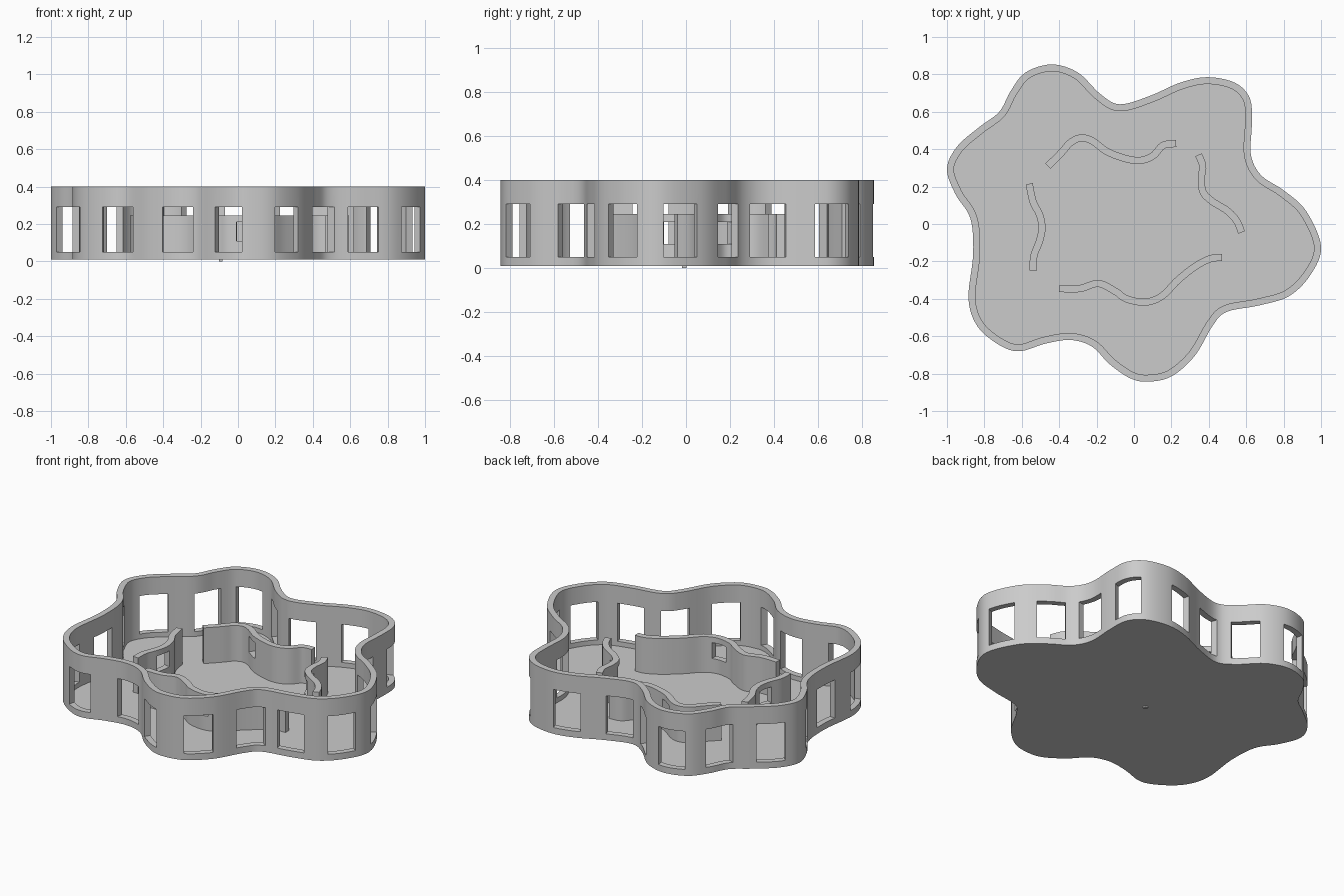
import bpy, bmesh
from mathutils import Vector

if "Cube" in bpy.data.objects:
    bpy.data.objects.remove(bpy.data.objects["Cube"])

OUTLINE = [(1, -.12), (.92, .07), (.80, .18), (.68, .26), (.625, .37), (.63, .535), (.62, .67),
           (.54, .755), (.39, .785), (.245, .755), (.085, .685), (-.075, .64), (-.18, .695),
           (-.30, .81), (-.44, .853), (-.58, .81), (-.66, .71), (-.72, .60), (-.825, .52),
           (-.945, .415), (-1, .295), (-.955, .16), (-.875, .03), (-.86, -.16), (-.885, -.40),
           (-.835, -.55), (-.715, -.65), (-.61, -.68), (-.475, -.64), (-.34, -.62), (-.225, -.655),
           (-.13, -.75), (-.02, -.825), (.075, -.843), (.2, -.815), (.325, -.705), (.42, -.545),
           (.495, -.47), (.67, -.435), (.83, -.385), (.945, -.27)]
OUTER_WINDOWS = [(.98, -.035), (.77, .19), (.625, .38), (.61, .66), (.305, .77), (-.01, .65),
                 (-.22, .73), (-.49, .845), (-.69, .65), (-.91, .445), (-.93, .12), (-.862, -.155),
                 (-.87, -.465), (-.645, -.675), (-.31, -.625), (-.05, -.81), (.27, -.76),
                 (.44, -.52), (.67, -.435), (.93, -.3)]
# name: (centre line, window position)
PARTITIONS = {
    "back_partition": ([(-.46, .31), (-.385, .385), (-.34, .435), (-.285, .46), (-.225, .445),
                        (-.13, .38), (.005, .34), (.095, .36), (.155, .42), (.225, .43)], (-.16, .405)),
    "right_partition": ([(.345, .37), (.367, .31), (.36, .24), (.37, .17), (.42, .12), (.50, .07),
                         (.55, .015), (.575, -.045)], (.385, .155)),
    "left_partition": ([(-.56, .215), (-.54, .12), (-.505, .05), (-.492, -.02), (-.505, -.09),
                        (-.535, -.17), (-.54, -.25)], (-.495, -.05)),
    "front_partition": ([(-.40, -.345), (-.29, -.345), (-.19, -.318), (-.1, -.36), (-.04, -.4),
                         (.06, -.418), (.15, -.385), (.235, -.3), (.33, -.225), (.41, -.185),
                         (.47, -.18)], (.05, -.415)),
}


def smooth_path(points, closed, steps=6):
    """Catmull-Rom curve through the points."""
    p = [Vector(q) for q in points]
    n = len(p)
    get = (lambda i: p[i % n]) if closed else (lambda i: p[max(0, min(n - 1, i))])
    out = []
    for i in range(n if closed else n - 1):
        a, b, c, d = (get(i + k) for k in (-1, 0, 1, 2))
        for s in range(steps):
            t = s / steps
            out.append(.5 * (2 * b + (c - a) * t + (2 * a - 5 * b + 4 * c - d) * t * t
                             + (3 * b - a - 3 * c + d) * t ** 3))
    return out if closed else out + [p[-1]]


def tangent(path, i, closed):
    n = len(path)
    if closed:
        return (path[(i + 1) % n] - path[i - 1]).normalized()
    return (path[min(i + 1, n - 1)] - path[max(i - 1, 0)]).normalized()


def offset(path, dist, closed):
    """Shift a path to its left side."""
    out = []
    for i, q in enumerate(path):
        t = tangent(path, i, closed)
        out.append(q + Vector((-t.y, t.x)) * dist)
    return out


def finish(bm, name):
    bmesh.ops.recalc_face_normals(bm, faces=bm.faces)
    me = bpy.data.meshes.new(name)
    bm.to_mesh(me)
    bm.free()
    ob = bpy.data.objects.new(name, me)
    bpy.context.collection.objects.link(ob)
    return ob


def wall(name, side_a, side_b, z0, z1, closed):
    """Solid wall between two matching paths."""
    bm = bmesh.new()
    rings = [[bm.verts.new((a.x, a.y, z0)), bm.verts.new((a.x, a.y, z1)),
              bm.verts.new((b.x, b.y, z1)), bm.verts.new((b.x, b.y, z0))]
             for a, b in zip(side_a, side_b)]
    n = len(rings)
    for i in range(n if closed else n - 1):
        r, s = rings[i], rings[(i + 1) % n]
        for k in range(4):
            m = (k + 1) % 4
            bm.faces.new((r[k], r[m], s[m], s[k]))
    if not closed:
        bm.faces.new(rings[0])
        bm.faces.new(rings[-1])
    return finish(bm, name)


def cut_windows(ob, path, closed, spots, width, z0, z1):
    """Cut box openings square to the path at the nearest points."""
    bm = bmesh.new()
    for spot in spots:
        i = min(range(len(path)), key=lambda k: (path[k] - Vector(spot)).length)
        t = tangent(path, i, closed) * width / 2
        nrm = Vector((-t.y, t.x)).normalized() * .07
        lo, hi = ([bm.verts.new((*(path[i] + u * t + v * nrm), z))
                   for u, v in ((-1, -1), (1, -1), (1, 1), (-1, 1))] for z in (z0, z1))
        bm.faces.new(lo)
        bm.faces.new(hi)
        for k in range(4):
            m = (k + 1) % 4
            bm.faces.new((lo[k], lo[m], hi[m], hi[k]))
    cutter = finish(bm, "window_cutter")
    cutter.hide_render = True
    mod = ob.modifiers.new("windows", 'BOOLEAN')
    mod.operation = 'DIFFERENCE'
    mod.solver = 'EXACT'
    mod.object = cutter
    bpy.ops.object.select_all(action='DESELECT')
    ob.select_set(True)
    bpy.context.view_layer.objects.active = ob
    bpy.ops.object.modifier_apply(modifier=mod.name)
    bpy.data.objects.remove(cutter)
    bpy.ops.object.shade_smooth_by_angle()


# Outer wall with its ring of windows
outer = smooth_path(OUTLINE, True)
inner = offset(outer, .037, True)
shell = wall("outer_wall", outer, inner, .01, .40, True)
cut_windows(shell, offset(outer, .018, True), True, OUTER_WINDOWS, .165, .05, .29)

# Floor slab filling the wall
bm = bmesh.new()
base = bm.faces.new([bm.verts.new((q.x, q.y, .01)) for q in inner])
top = bmesh.ops.extrude_face_region(bm, geom=[base], use_keep_orig=True)
bmesh.ops.translate(bm, vec=(0, 0, .01), verts=[v for v in top["geom"] if isinstance(v, bmesh.types.BMVert)])
finish(bm, "floor")

# Wavy inner partitions, one small window each
for name, (line, spot) in PARTITIONS.items():
    mid = smooth_path(line, False)
    part = wall(name, offset(mid, .019, False), offset(mid, -.019, False), .015, .245, False)
    cut_windows(part, mid, False, [spot], .1, .11, .21)

# Small peg under the floor
bm = bmesh.new()
bmesh.ops.create_cube(bm, size=.02)
bmesh.ops.translate(bm, vec=(-.092, -.008, .01), verts=bm.verts)
finish(bm, "base_peg")
